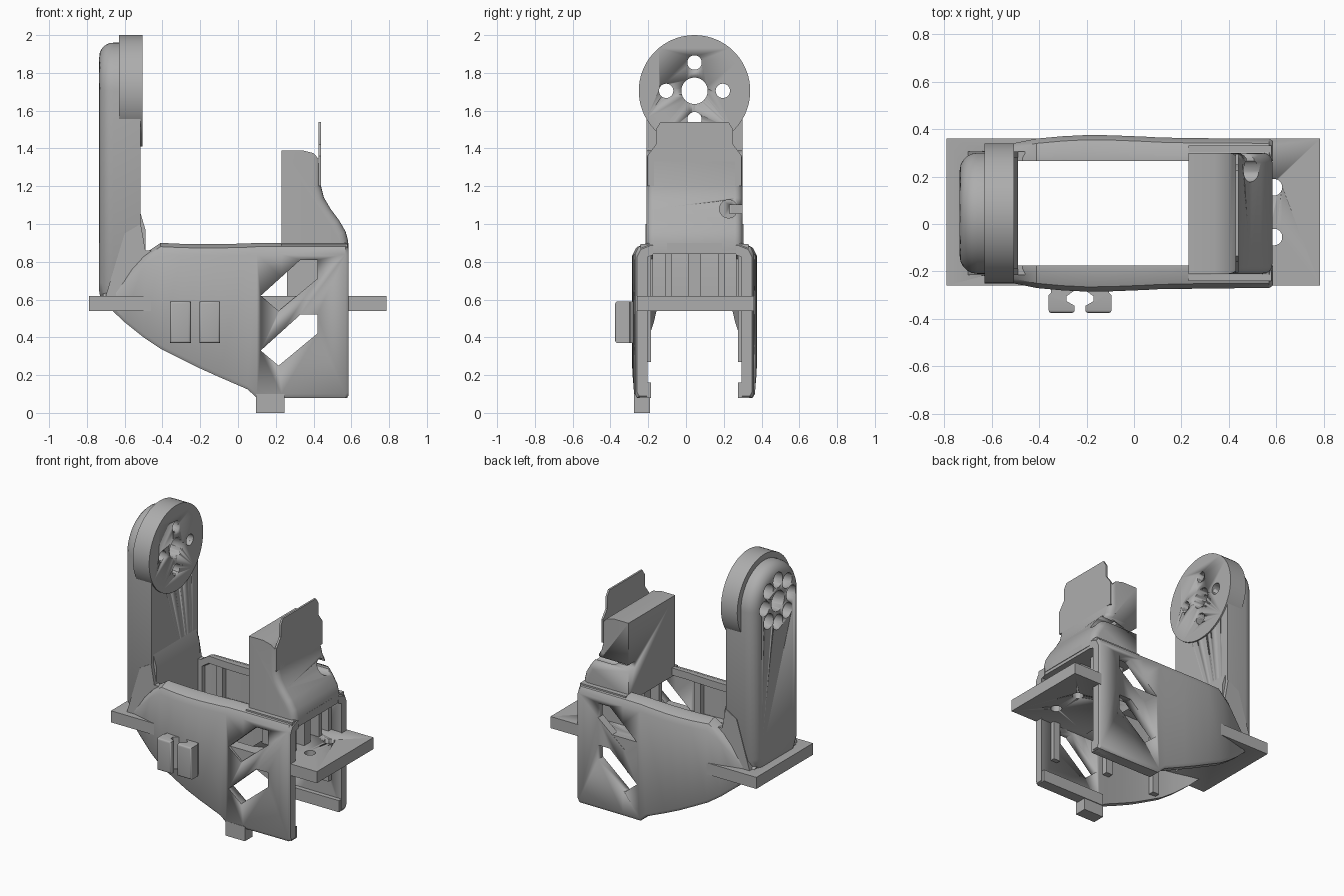
import bpy, bmesh, math
from math import sin, cos, pi
from mathutils import Vector

cube = bpy.data.objects.get("Cube")
if cube:
    bpy.data.objects.remove(cube, do_unlink=True)

grey = bpy.data.materials.new("plain grey")
grey.use_nodes = True
grey.diffuse_color = (0.42, 0.42, 0.42, 1)
for node in grey.node_tree.nodes:
    if node.type == 'BSDF_PRINCIPLED':
        node.inputs["Base Color"].default_value = grey.diffuse_color
        node.inputs["Roughness"].default_value = 0.7

MID = 0.045  # centre plane of the body in y


def finish(name, bm, smooth=True):
    bmesh.ops.recalc_face_normals(bm, faces=bm.faces)
    mesh = bpy.data.meshes.new(name)
    bm.to_mesh(mesh)
    bm.free()
    mesh.materials.append(grey)
    ob = bpy.data.objects.new(name, mesh)
    bpy.context.collection.objects.link(ob)
    activate(ob)
    if smooth:
        bpy.ops.object.shade_smooth_by_angle(angle=math.radians(35))
    return ob


def activate(ob):
    bpy.ops.object.select_all(action='DESELECT')
    ob.select_set(True)
    bpy.context.view_layer.objects.active = ob


def prism(name, pts, axis, lo, hi, round_edges=None, width=0.02, steps=4):
    """Extrude a flat outline along an axis, optionally rounding chosen edges."""
    bm = bmesh.new()
    place = {'x': lambda p, d: (d, p[0], p[1]),
             'y': lambda p, d: (p[0], d, p[1]),
             'z': lambda p, d: (p[0], p[1], d)}[axis]
    ends = [[bm.verts.new(place(p, d)) for p in pts] for d in (lo, hi)]
    bm.faces.new(ends[0])
    bm.faces.new(ends[1])
    for i in range(len(pts)):
        j = (i + 1) % len(pts)
        bm.faces.new((ends[0][i], ends[0][j], ends[1][j], ends[1][i]))
    bmesh.ops.recalc_face_normals(bm, faces=bm.faces)
    if round_edges:
        chosen = [e for e in bm.edges if round_edges(e.verts[0].co, e.verts[1].co)]
        bmesh.ops.bevel(bm, geom=chosen, offset=width, segments=steps,
                        profile=0.5, affect='EDGES', clamp_overlap=True)
    return finish(name, bm)


def box(name, x, y, z, **kw):
    return prism(name, [(x[0], y[0]), (x[1], y[0]), (x[1], y[1]), (x[0], y[1])], 'z', *z, **kw)


def circle(cx, cy, r, n=40, start=0.0, sweep=2 * pi):
    return [(cx + r * cos(start + sweep * i / n), cy + r * sin(start + sweep * i / n))
            for i in range(n)]


def cut(ob, cutter):
    """Subtract the cutter from the object and discard it."""
    cutter.hide_render = True
    activate(ob)
    mod = ob.modifiers.new("cut", 'BOOLEAN')
    mod.operation, mod.solver, mod.object = 'DIFFERENCE', 'EXACT', cutter
    bpy.ops.object.modifier_move_to_index(modifier=mod.name, index=0)
    bpy.ops.object.modifier_apply(modifier=mod.name)
    bpy.data.objects.remove(cutter, do_unlink=True)


# Side walls: stations of x, bottom, top, outer half width
stations = [(-.715, .58, .64, .25), (-.68, .555, .66, .253), (-.6, .48, .74, .27),
            (-.5, .4, .84, .297), (-.41, .34, .9, .315), (-.3, .285, .895, .325),
            (-.2, .235, .893, .33), (-.1, .19, .893, .329), (.05, .125, .897, .323),
            (.1, .08, .9, .32), (.23, .08, .9, .317), (.57, .08, .9, .315),
            (.585, .09, .885, .305)]


def side_wall(name, side):
    bm = bmesh.new()
    rings = []
    for x, zb, zt, h in stations:
        rim = min(.225, h - .05)
        section = [(h - .012, zb), (h, zb + .02), (h, zt - .06), (h - .02, zt - .02),
                   (h - .07, zt), (rim - .005, zt), (rim - .005, zt - .05),
                   (h - .055, zt - .06), (h - .055, zb)]
        rings.append([bm.verts.new((x, MID + side * y, z)) for y, z in section])
    for a, b in zip(rings, rings[1:]):
        for i in range(len(a)):
            j = (i + 1) % len(a)
            bm.faces.new((a[i], a[j], b[j], b[i]))
    bm.faces.new(rings[0])
    bm.faces.new(rings[-1])
    return finish(name, bm)


window = [(.12, .62), (.33, .81), (.42, .81), (.42, .71), (.215, .54)]
for side, word in ((-1, "front"), (1, "back")):
    wall = side_wall(word + "_side_wall", side)
    for drop in (0, .29):
        cut(wall, prism("window_cutter", [(x, z - drop) for x, z in window], 'y', -1, 1))

    def span(a, b):
        return sorted((MID + side * a, MID + side * b))
    # Inner lip and stiffening ribs of each wall
    box(word + "_bottom_lip", (.1, .58), span(.23, .29), (.08, .16))
    for x in (-.36, .02):
        box(word + "_inner_rib", (x, x + .05), span(.23, .29), (.33, .86))
    box(word + "_end_rib", (.45, .5), span(.23, .29), (.27, .86))

# Single foot under the front wall
box("bottom_tab", (.095, .245), (-.275, -.19), (0, .1))

# Mounting plate running around the body
plate = box("mounting_plate", (-.79, .785), (-.26, .36), (.54, .62))
cut(plate, box("plate_opening", (-.49, .24), (-.18, .28), (.4, .8)))
for y in (-.055, .155):
    cut(plate, prism("plate_hole", circle(.59, y, .035), 'z', .4, .8))

# Upright arm with rounded head
arm_pts = [(MID - .2, .57), (MID + .2, .57), (MID + .255, .68)]
arm_pts += circle(MID, 1.705, .255, 36, 0, pi) + [(MID - .255, 1.705), (MID - .255, .68)]
arm = prism("upright_arm", arm_pts, 'x', -.735, -.515,
            lambda a, b: a.x < -.73 and b.x < -.73, .075, 5)
prism("arm_foot", [(-.53, .6), (-.49, .6), (-.49, .97), (-.52, 1.07)], 'y', MID - .235, MID + .235)
for side in (-1, 1):
    prism("arm_gusset", [(-.7, .62), (-.46, .62), (-.46, .86), (-.49, .86), (-.515, 1.0), (-.6, .95)],
          'y', *sorted((MID + side * .22, MID + side * .26)))

# Round horn disc on the arm head
disc = prism("horn_disc", circle(MID, 1.705, .295, 72), 'x', -.63, -.505)
bolts = [(MID + .15 * cos(k * pi / 2), 1.705 + .15 * sin(k * pi / 2)) for k in range(4)]
for ob in (arm, disc):
    cut(ob, prism("centre_hole", circle(MID, 1.705, .07), 'x', -1, 0))
    for y, z in bolts:
        cut(ob, prism("bolt_hole", circle(y, z, .038, 28), 'x', -1, 0))
# Flower shaped pockets on the outer side of the head
for k in range(8):
    a = k * pi / 4
    pocket = circle(MID + .145 * cos(a), 1.705 + .145 * sin(a), .052, 24)
    cut(arm, prism("pocket_cutter", pocket, 'x', -1, -.64))

# Rear support with sloped back
support_pts = [(.23, .86), (.23, 1.39), (.34, 1.39), (.4, 1.375), (.44, 1.33), (.44, 1.2),
               (.455, 1.14), (.49, 1.08), (.535, 1.02), (.57, .96), (.583, .91), (.583, .86)]
support = prism("rear_support", support_pts, 'y', -.21, .3,
                lambda a, b: min(a.x, b.x) > .39 and abs(a.y - b.y) < .001
                and max(a.z, b.z) < 1.36 and a.z != b.z, .05, 4)
cut(support, box("slot_cutter", (.1, .8), (.23, .5), (1.055, 1.1)))
cut(support, prism("slot_end_cutter", circle(.225, 1.08, .048, 24), 'x', .36, .8))
prism("support_flap", [(-.205, 1.2), (.295, 1.2), (.295, 1.36), (.25, 1.42), (.25, 1.5),
                       (.225, 1.54), (-.135, 1.54), (-.16, 1.5), (-.16, 1.42), (-.205, 1.36)],
      'x', .427, .44)

# Bridge joining both walls under the support, with hanging ribs
box("top_bridge", (.23, .58), (-.24, .33), (.84, .895))
box("bridge_step", (.24, .584), (-.1, .19), (.86, .9))
for y in (-.11, .01, .17):
    box("bridge_rib", (.26, .5), (y, y + .035 + (.035 if y == .01 else 0)), (.61, .85))

# Cable clip on the front wall
jaw = [(0, -.375), (.11, -.375), (.11, -.345), (.075, -.325), (.075, -.305),
       (.11, -.28), (.11, -.26), (.01, -.26), (.01, -.29), (0, -.3)]
for x0, s, word in ((-.36, 1, "left"), (-.095, -1, "right")):
    prism("clip_jaw_" + word, [(x0 + s * x, y) for x, y in jaw], 'z', .37, .59,
          lambda a, b: a.y < -.37 and b.y < -.37, .012, 3)
